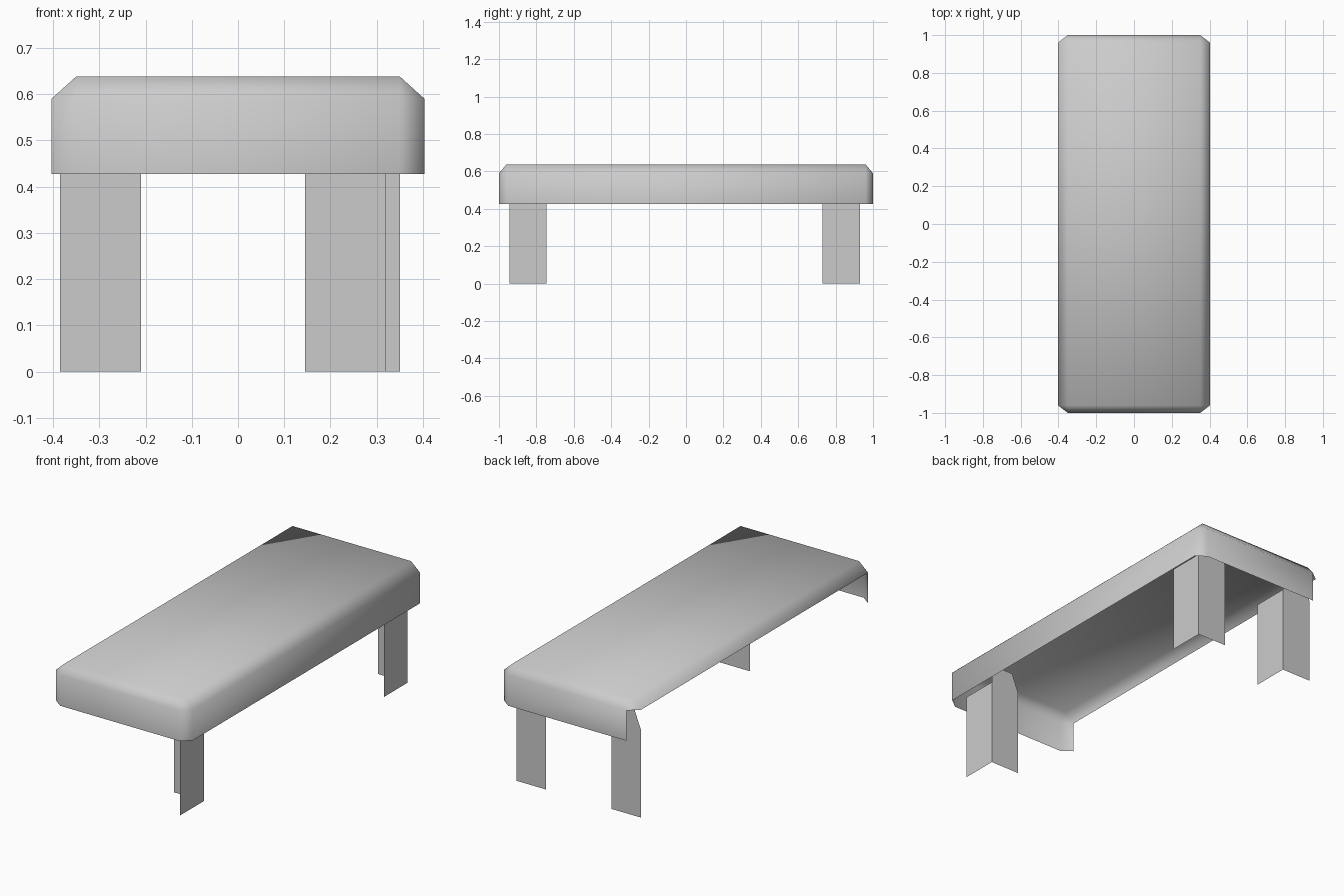
import bpy
import bmesh

cube = bpy.data.objects.get("Cube")
if cube:
    bpy.data.objects.remove(cube, do_unlink=True)

grey = bpy.data.materials.new("plain_grey")
grey.use_nodes = True
COLOUR = (0.6, 0.6, 0.6, 1)
grey.diffuse_color = COLOUR
grey.node_tree.nodes["Principled BSDF"].inputs["Base Color"].default_value = COLOUR


def finish(name, bm, smooth):
    """Turn a bmesh into a named object."""
    for face in bm.faces:
        face.smooth = smooth
    mesh = bpy.data.meshes.new(name)
    bm.to_mesh(mesh)
    bm.free()
    mesh.materials.append(grey)
    obj = bpy.data.objects.new(name, mesh)
    bpy.context.collection.objects.link(obj)
    return obj


# Bench top: a chamfered open-bottomed shell whose long -x wall is absent
X, Y, X_IN, Y_IN = 0.403, 1.0, 0.35, 0.96
Z_TOP, Z_EDGE, Z_LOW = 0.638, 0.59, 0.427
CORNERS = [(1, -1), (1, 1), (-1, 1), (-1, -1)]
bm = bmesh.new()
top = [bm.verts.new((sx * X_IN, sy * Y_IN, Z_TOP)) for sx, sy in CORNERS]


def octagon(z):
    ring = []
    for sx, sy in CORNERS:
        pair = [(sx * X_IN, sy * Y, z), (sx * X, sy * Y_IN, z)]
        if sx * sy > 0:
            pair.reverse()
        ring += [bm.verts.new(p) for p in pair]
    return ring


edge, low = octagon(Z_EDGE), octagon(Z_LOW)
bm.faces.new(top)
for i in range(4):
    j = (i + 1) % 4
    bm.faces.new((top[i], edge[2 * i], edge[2 * i + 1]))
    bm.faces.new((top[i], edge[2 * i + 1], edge[2 * j], top[j]))
OPEN_SIDES = (4, 5)  # back corner wall and long -x wall
for i in range(8):
    if i not in OPEN_SIDES:
        j = (i + 1) % 8
        bm.faces.new((low[i], low[j], edge[j], edge[i]))
bmesh.ops.delete(bm, geom=[v for v in bm.verts if not v.link_faces], context="VERTS")
finish("bench_top", bm, True)


# Legs: thin angle-shaped plates, each folded at its +x, +y corner
def leg(name, x, y):
    bm = bmesh.new()
    w, d, h, peak = 0.175, 0.2, 0.47, 0.57
    across = [(x, y, 0), (x, y, peak), (x - w + 0.04, y, peak), (x - w, y, h), (x - w, y, 0)]
    along = [(x, y, 0), (x, y - d, 0), (x, y - d, h), (x, y, h)]
    for outline in (across, along):
        bm.faces.new([bm.verts.new(p) for p in outline])
    bmesh.ops.reverse_faces(bm, faces=[f for f in bm.faces if f.normal.x < 0 or f.normal.y < 0])
    finish(name, bm, False)


leg("front_left_leg", 0.32, -0.745)
leg("back_left_leg", 0.35, 0.93)
leg("back_right_leg", -0.21, 0.93)
